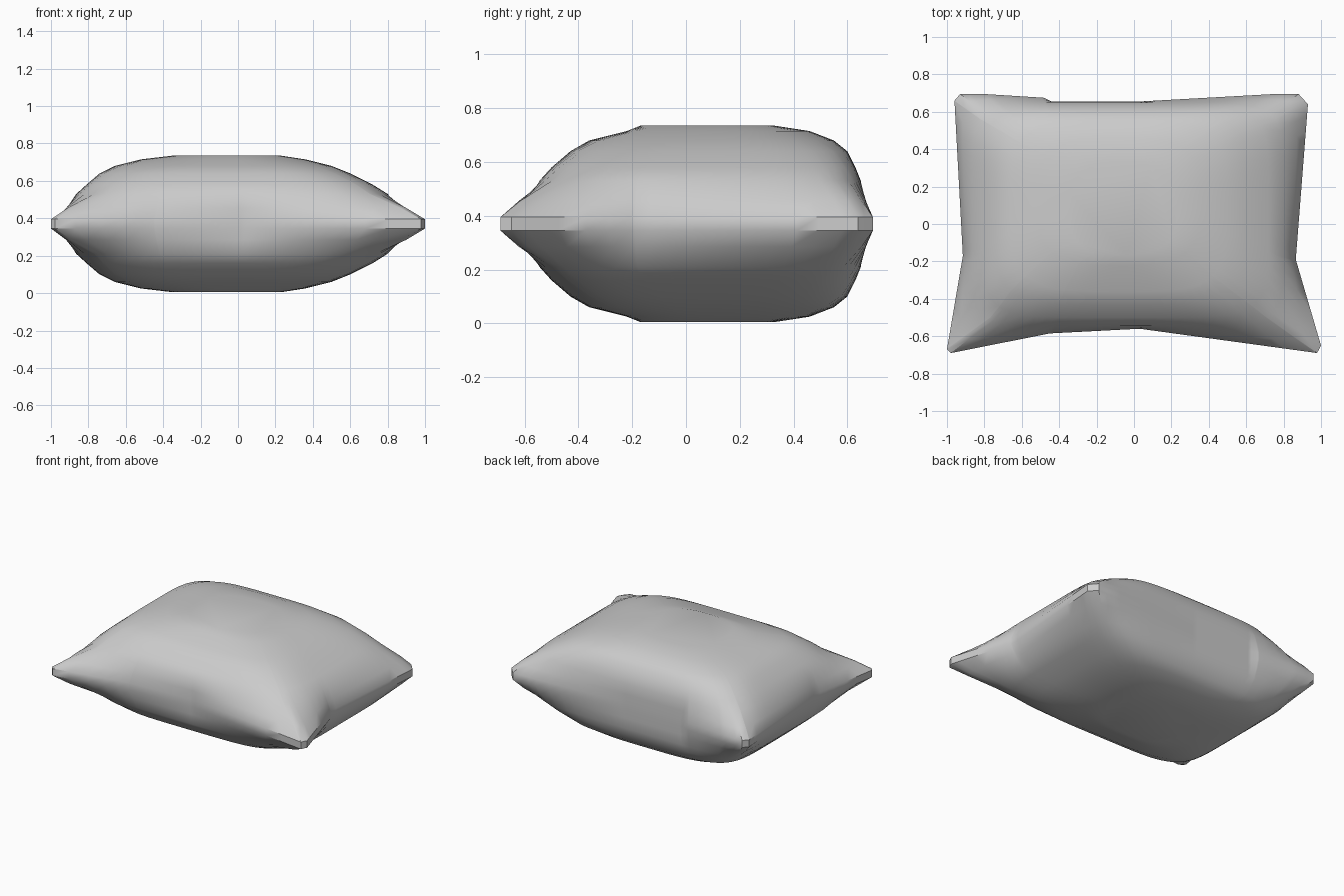
import bpy
import bmesh
import math
from mathutils import Vector

cube = bpy.data.objects.get("Cube")
if cube:
    bpy.data.objects.remove(cube, do_unlink=True)

MID_Z = 0.37
CENTRE = Vector((-0.03, 0.06))

# Seam outline: four pulled-out corners with pinched edges
SEAM = [Vector(p) for p in [
    (-1.0, -0.67), (-0.98, -0.69), (-0.45, -0.585), (0.03, -0.56), (0.98, -0.69), (1.0, -0.65),
    (0.865, -0.19), (0.93, 0.64), (0.88, 0.695), (0.75, 0.695), (0.03, 0.655),
    (-0.44, 0.655), (-0.48, 0.675), (-0.8, 0.695), (-0.93, 0.695), (-0.96, 0.66),
    (-0.915, -0.17)]]

# Padding contours: height above seam, x min, x max, y min, y max, squareness
CONTOURS = [
    (0.16, -0.865, 0.80, -0.545, 0.65, 7),
    (0.21, -0.81, 0.72, -0.50, 0.63, 6),
    (0.27, -0.74, 0.60, -0.43, 0.60, 5),
    (0.31, -0.66, 0.50, -0.36, 0.55, 4),
    (0.345, -0.52, 0.36, -0.22, 0.46, 3.2),
    (0.365, -0.35, 0.23, -0.17, 0.33, 2.6)]


def seam_point(direction):
    """Where a ray from the centre meets the seam outline."""
    for a, b in zip(SEAM, SEAM[1:] + SEAM[:1]):
        a, edge = a - CENTRE, b - a
        det = direction.cross(edge)
        if det > 0:
            dist, along = a.cross(edge) / det, a.cross(direction) / det
            if dist > 0 and -1e-5 <= along <= 1 + 1e-5:
                return CENTRE + direction * dist
    return CENTRE


def contour_point(direction, x0, x1, y0, y1, n):
    """Point of a rounded rectangle in the given direction."""
    rx, ry = (x1 - x0) / 2, (y1 - y0) / 2
    r = (abs(direction.x / rx) ** n + abs(direction.y / ry) ** n) ** (-1 / n)
    return Vector(((x0 + x1) / 2, (y0 + y1) / 2)) + direction * r


# Directions around the pillow, always including the seam corners
angles = {round(math.tau * i / 88, 3) for i in range(88)}
angles |= {round(math.atan2(*(p - CENTRE).yx) % math.tau, 3) for p in SEAM}
directions = [Vector((math.cos(a), math.sin(a))) for a in sorted(angles)]

# Rings from the seam up to the flat crown
seam = [seam_point(d) for d in directions]
padding = [(c[0], [contour_point(d, *c[1:]) for d in directions]) for c in CONTOURS]
first = padding[0][1]
rings = [(0.025, seam),
         (0.085, [s.lerp(f, 0.38) for s, f in zip(seam, first)])] + padding
rings = [(-h, ring) for h, ring in reversed(rings)] + rings

# Pillow body: bridge the rings and cap both crowns
bm = bmesh.new()
loops = [[bm.verts.new((p.x, p.y, MID_Z + h)) for p in ring] for h, ring in rings]
for low, high in zip(loops, loops[1:]):
    for i in range(len(low)):
        bm.faces.new((low[i - 1], low[i], high[i], high[i - 1]))
bm.faces.new(loops[-1])
bm.faces.new(loops[0][::-1])
bmesh.ops.recalc_face_normals(bm, faces=bm.faces)

mesh = bpy.data.meshes.new("pillow")
bm.to_mesh(mesh)
bm.free()
pillow = bpy.data.objects.new("pillow", mesh)
bpy.context.collection.objects.link(pillow)

# Plain grey fabric
fabric = bpy.data.materials.new("grey_fabric")
fabric.use_nodes = True
colour = (0.6, 0.6, 0.6, 1)
fabric.diffuse_color = colour
fabric.node_tree.nodes["Principled BSDF"].inputs["Base Color"].default_value = colour
mesh.materials.append(fabric)

bpy.context.view_layer.objects.active = pillow
pillow.select_set(True)
bpy.ops.object.shade_smooth_by_angle(angle=math.radians(35))
